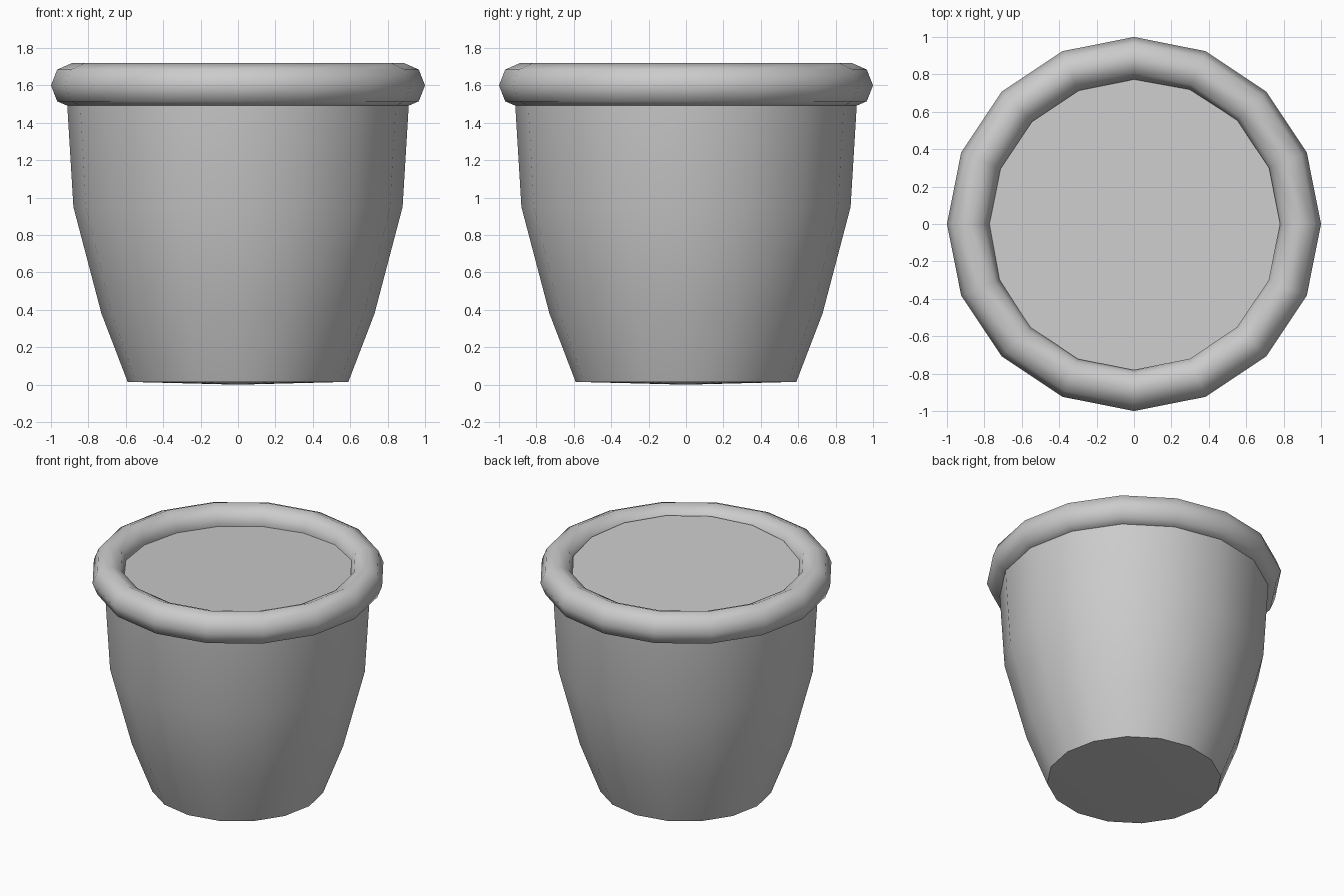
import bpy, bmesh
from math import sin, cos, pi, radians

if "Cube" in bpy.data.objects:
    bpy.data.objects.remove(bpy.data.objects["Cube"])

SIDES = 16


def ring(bm, r, z):
    return [bm.verts.new((r * cos(2 * pi * i / SIDES), r * sin(2 * pi * i / SIDES), z))
            for i in range(SIDES)]


def fan(bm, loop, z):
    c = bm.verts.new((0, 0, z))
    for i in range(SIDES):
        bm.faces.new((loop[i], loop[(i + 1) % SIDES], c))


def bridge(bm, a, b):
    for i in range(SIDES):
        j = (i + 1) % SIDES
        bm.faces.new((a[i], a[j], b[j], b[i]))


def finish(bm, name, angle=50):
    bmesh.ops.recalc_face_normals(bm, faces=bm.faces[:])
    me = bpy.data.meshes.new(name)
    bm.to_mesh(me)
    bm.free()
    ob = bpy.data.objects.new(name, me)
    bpy.context.collection.objects.link(ob)
    bpy.ops.object.select_all(action='DESELECT')
    ob.select_set(True)
    bpy.context.view_layer.objects.active = ob
    bpy.ops.object.shade_smooth_by_angle(angle=radians(angle))
    return ob


# Tapered pot wall with a shallow, slightly domed base
bm = bmesh.new()
rings = [ring(bm, r, z) for r, z in
         [(0.59, 0.015), (0.73, 0.38), (0.88, 0.95), (0.917, 1.56)]]
for a, b in zip(rings, rings[1:]):
    bridge(bm, a, b)
fan(bm, rings[0], 0.0)
finish(bm, "pot_wall")

# Rolled rim: eight-sided tube around the top
bm = bmesh.new()
rings = [ring(bm, 0.886 + 0.114 * cos(k * pi / 4), 1.6 + 0.12 * sin(k * pi / 4))
         for k in range(8)]
for k in range(8):
    bridge(bm, rings[k], rings[(k + 1) % 8])
finish(bm, "pot_rim", 60)

# Soil surface, tilted slightly upward toward the front right
bm = bmesh.new()
loop = ring(bm, 0.782, 1.63)
for v in loop:
    v.co.z += 0.036 * (v.co.x - v.co.y)
bm.faces.new(loop)
soil = finish(bm, "soil")
